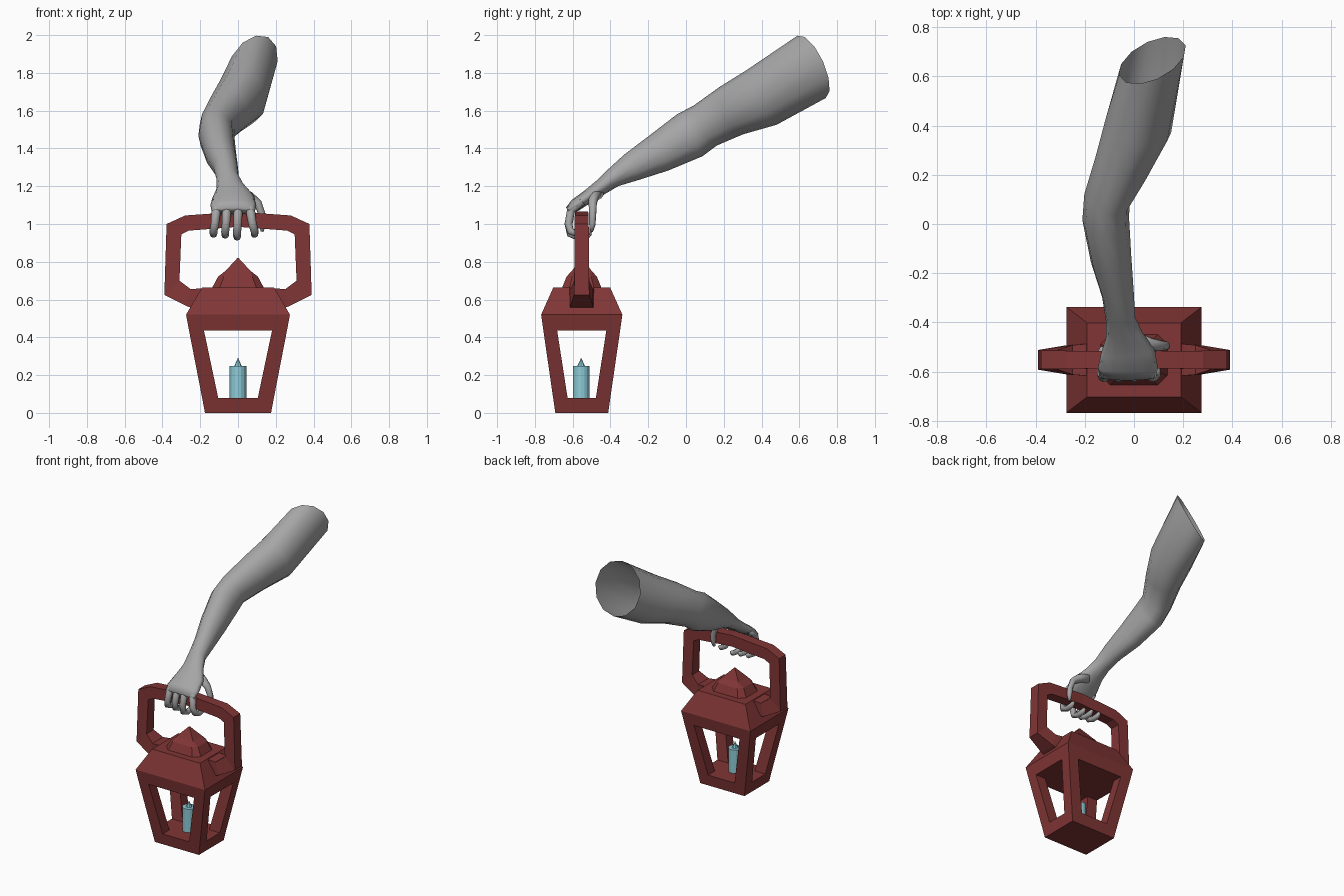
import bpy, bmesh
from math import cos, sin, pi
from mathutils import Vector

if "Cube" in bpy.data.objects:
    bpy.data.objects.remove(bpy.data.objects["Cube"])

CY = -0.552  # lantern centre in y


def material(name, rgb):
    m = bpy.data.materials.new(name)
    m.diffuse_color = (*rgb, 1)
    m.use_nodes = True
    m.node_tree.nodes["Principled BSDF"].inputs["Base Color"].default_value = m.diffuse_color
    return m


RED = material("red_metal", (0.22, 0.036, 0.036))
TEAL = material("teal_wax", (0.27, 0.60, 0.68))
GREY = material("grey_skin", (0.38, 0.38, 0.38))


def loft(name, rings, mat, caps=(True, True), smooth=False):
    """Skin a list of equal-length rings of points into one object."""
    bm = bmesh.new()
    loops = [[bm.verts.new(p) for p in r] for r in rings]
    n = len(loops[0])
    for a, b in zip(loops, loops[1:]):
        for i in range(n):
            j = (i + 1) % n
            bm.faces.new((a[i], a[j], b[j], b[i]))
    for cap, ring in zip(caps, (loops[0], loops[-1])):
        if cap:
            bm.faces.new(ring)
    bmesh.ops.remove_doubles(bm, verts=bm.verts, dist=1e-5)
    bmesh.ops.recalc_face_normals(bm, faces=bm.faces)
    me = bpy.data.meshes.new(name)
    bm.to_mesh(me)
    bm.free()
    me.materials.append(mat)
    for p in me.polygons:
        p.use_smooth = smooth
    ob = bpy.data.objects.new(name, me)
    bpy.context.collection.objects.link(ob)
    return ob


def rect(hx, hy, z):
    return [(sx * hx, CY + sy * hy, z) for sx, sy in ((-1, -1), (1, -1), (1, 1), (-1, 1))]


def chamfered(hx, hy, c, z):
    """Rectangle with corners cut by c."""
    a, b = hx - c, hy - c
    return [(x, CY + y, z) for x, y in ((-a, -hy), (a, -hy), (hx, -b), (hx, b),
                                        (a, hy), (-a, hy), (-hx, b), (-hx, -b))]


def ellipse(centre, u, v, sides):
    return [centre + u * cos(2 * pi * k / sides) + v * sin(2 * pi * k / sides) for k in range(sides)]


def tube_rings(sections, sides):
    """Elliptical rings square to a path; section = (x, y, z, side radius, up radius)."""
    pts = [Vector(s[:3]) for s in sections]
    side, rings = Vector((1, 0, 0)), []
    for i, (p, s) in enumerate(zip(pts, sections)):
        t = (pts[min(i + 1, len(pts) - 1)] - pts[max(i - 1, 0)]).normalized()
        side = (side - t * side.dot(t)).normalized()
        rings.append(ellipse(p, side * s[3], side.cross(t) * s[4], sides))
    return rings


# Lantern base, roof and finial
loft("lantern_base", [rect(.175, .14, 0), rect(.19, .1515, .08)], RED)
loft("lantern_roof", [rect(.259, .203, .435), rect(.275, .215, .52), rect(.19, .15, .665)], RED)
loft("roof_finial", [chamfered(.138, .105, .04, .66), chamfered(.105, .08, .03, .722),
                     chamfered(.066, .052, 0, .752), chamfered(.003, .003, 0, .82)], RED)

# Corner posts around the open windows
for n, (sx, sy) in enumerate(((-1, -1), (1, -1), (1, 1), (-1, 1))):
    def corner(ox, oy, ix, iy, z):
        return [(sx * x, CY + sy * y, z) for x, y in ((ox, oy), (ix, oy), (ix, iy), (ox, iy))]
    loft(f"corner_post_{n + 1}", [corner(.19, .1515, .105, .075, .08),
                                  corner(.259, .203, .18, .13, .435)], RED)

# Carrying handle: outer x, z / inner x, z / half depth, mirrored in x
half = [(.20, .54, .19, .66, .065), (.27, .565, .25, .655, .06), (.39, .625, .31, .70, .04),
        (.378, 1.0, .30, .945, .037), (.28, 1.045, .26, .965, .037), (0, 1.065, 0, .985, .034)]
path = half + [(-a, b, -c, d, w) for a, b, c, d, w in half[-2::-1]]
loft("handle", [[(a, CY - w, b), (a, CY + w, b), (c, CY + w, d), (c, CY - w, d)]
                for a, b, c, d, w in path], RED)


# Candle and flame
def disc(r, z, sides=16):
    return ellipse(Vector((0, CY - .003, z)), Vector((r, 0, 0)), Vector((0, r, 0)), sides)


loft("candle", [disc(.044, .08), disc(.044, .248)], TEAL)
loft("flame", [disc(.02, .248, 8), disc(.001, .29, 8)], TEAL)

# Arm from the open, slanted upper end through elbow and wrist to the knuckles
arm = [(.075, .665, 1.832, .14, .17), (.018, .40, 1.67, .137, .165), (-.048, .24, 1.60, .115, .14),
       (-.11, .10, 1.52, .095, .122), (-.115, .02, 1.47, .095, .13), (-.093, -.145, 1.375, .083, .105),
       (-.065, -.29, 1.30, .065, .077), (-.055, -.385, 1.245, .06, .052), (-.04, -.45, 1.195, .075, .042),
       (-.025, -.52, 1.145, .11, .036), (-.025, -.585, 1.10, .122, .034), (-.025, -.622, 1.07, .115, .022)]
rings = tube_rings(arm, 12)
rings[0] = ellipse(Vector(arm[0][:3]), Vector((.135, .06, .03)), Vector((-.02, .075, -.165)), 12)
loft("arm", rings, GREY, caps=(False, True), smooth=True)

# Fingers wrapped over the front of the handle and curled beneath it
for name, x0, x1, drop in (("little_finger", -.115, -.13, 0), ("ring_finger", -.06, -.068, -.005),
                           ("middle_finger", 0, -.005, -.015), ("index_finger", .065, .088, 0)):
    f = [(x0, -.55, 1.12, .024, .022), (x0, -.608, 1.075, .025, .023),
         ((x0 + x1) / 2, -.622, 1.0, .022, .021), (x1, -.612, .962 + drop, .021, .02),
         (x1, -.57, .945 + drop, .02, .018), (x1, -.522, .952 + drop, .018, .017),
         (x1, -.503, .968 + drop, .009, .009)]
    loft(name, tube_rings(f, 8), GREY, smooth=True)

# Thumb behind the handle
thumb = [(.0, -.465, 1.16, .033, .03), (.06, -.488, 1.145, .03, .026), (.105, -.494, 1.11, .023, .021),
         (.128, -.494, 1.05, .019, .018), (.131, -.496, .995, .017, .016), (.127, -.50, .96, .008, .008)]
loft("thumb", tube_rings(thumb, 8), GREY, smooth=True)
